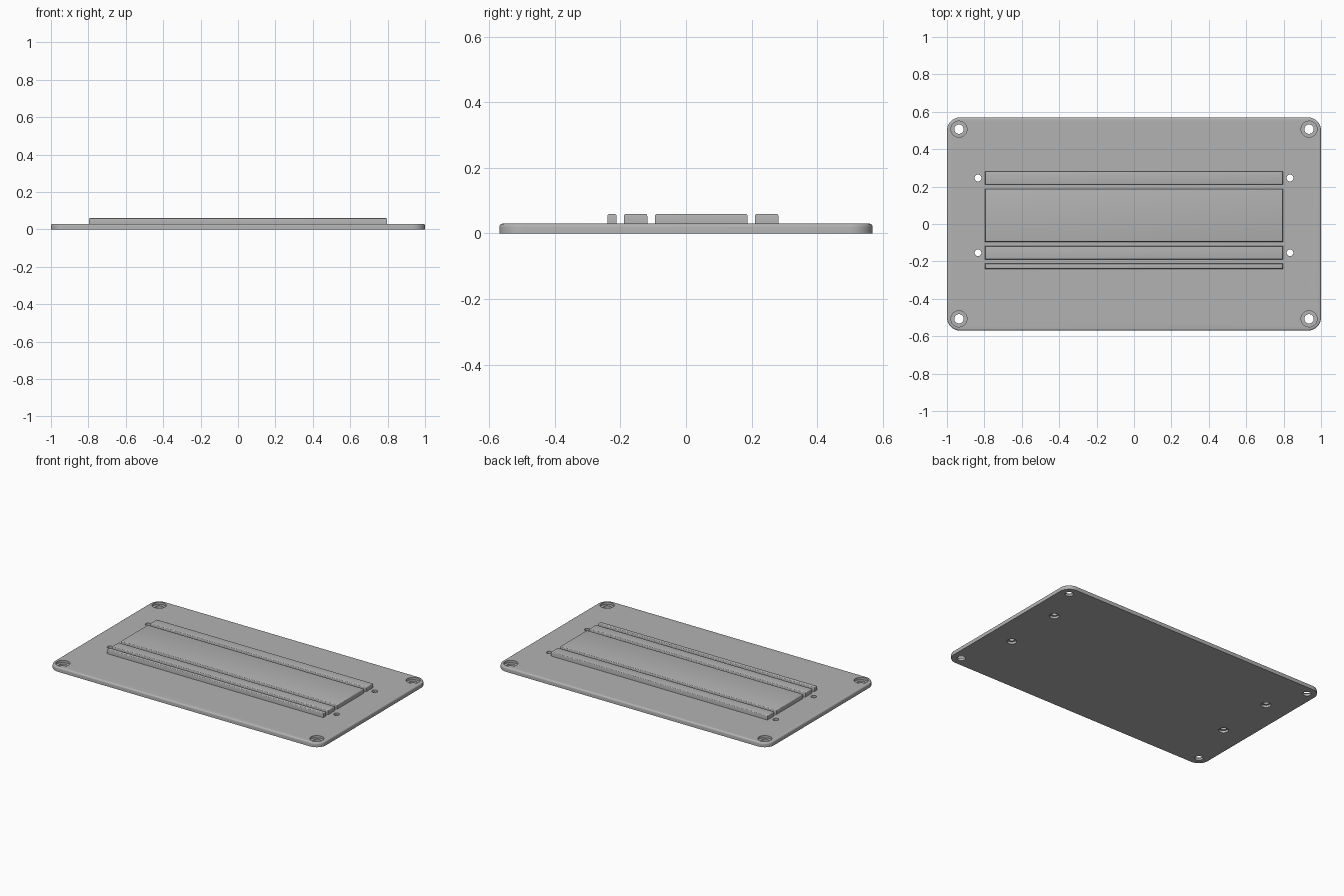
import bpy
import bmesh
from mathutils import Matrix, Vector

cube = bpy.data.objects.get("Cube")
if cube:
    bpy.data.objects.remove(cube, do_unlink=True)

GREY = (0.45, 0.45, 0.45, 1)
THICK = 0.03

metal = bpy.data.materials.new("grey_metal")
metal.use_nodes = True
metal.diffuse_color = GREY
metal.node_tree.nodes["Principled BSDF"].inputs["Base Color"].default_value = GREY


def add_object(name, bm):
    mesh = bpy.data.meshes.new(name)
    bm.to_mesh(mesh)
    bm.free()
    mesh.materials.append(metal)
    obj = bpy.data.objects.new(name, mesh)
    bpy.context.collection.objects.link(obj)
    return obj


def activate(obj):
    bpy.ops.object.select_all(action="DESELECT")
    obj.select_set(True)
    bpy.context.view_layer.objects.active = obj


def box(x0, x1, y0, y1, z0, z1):
    bm = bmesh.new()
    size = Vector((x1 - x0, y1 - y0, z1 - z0))
    centre = Vector((x0 + x1, y0 + y1, z0 + z1)) / 2
    bmesh.ops.create_cube(bm, size=1, matrix=Matrix.Translation(centre) @ Matrix.Diagonal(size).to_4x4())
    return bm


def bevel(bm, edges, width, segments):
    bmesh.ops.bevel(bm, geom=edges, offset=width, segments=segments,
                    profile=0.5, affect="EDGES", clamp_overlap=True)


def top_edges(bm, z):
    return [e for e in bm.edges if all(abs(v.co.z - z) < 1e-4 for v in e.verts)]


def drill(target, x, y, radius, z0, z1):
    """Cut a round hole between two heights."""
    bm = bmesh.new()
    bmesh.ops.create_cone(bm, cap_ends=True, segments=32, radius1=radius, radius2=radius,
                          depth=z1 - z0, matrix=Matrix.Translation((x, y, (z0 + z1) / 2)))
    cutter = add_object("drill", bm)
    cutter.hide_render = True
    mod = target.modifiers.new("hole", "BOOLEAN")
    mod.operation = "DIFFERENCE"
    mod.solver = "EXACT"
    mod.object = cutter
    activate(target)
    bpy.ops.object.modifier_apply(modifier=mod.name)
    bpy.data.objects.remove(cutter, do_unlink=True)


# Base plate with rounded corners and a softened top rim
bm = box(-1, 1, -0.57, 0.57, 0, THICK)
upright = [e for e in bm.edges if abs(e.verts[0].co.z - e.verts[1].co.z) > THICK / 2]
bevel(bm, upright, 0.07, 10)
bevel(bm, top_edges(bm, THICK), 0.01, 4)
plate = add_object("base_plate", bm)

for side in (-1, 1):
    # Corner holes, recessed from above
    for y in (-0.507, 0.507):
        drill(plate, side * 0.936, y, 0.025, -0.1, 0.1)
        drill(plate, side * 0.936, y, 0.043, THICK / 2, 0.1)
    # Inner screw holes, recessed from below
    for y in (-0.154, 0.246):
        drill(plate, side * 0.834, y, 0.018, -0.1, 0.1)
        drill(plate, side * 0.834, y, 0.03, -0.1, THICK / 2)

# Raised bars and centre panel, slightly sunk into the plate
parts = [plate]
for name, y0, y1 in (("front_lip", -0.24, -0.212),
                     ("front_bar", -0.19, -0.118),
                     ("centre_panel", -0.095, 0.188),
                     ("rear_bar", 0.21, 0.282)):
    bm = box(-0.797, 0.797, y0, y1, THICK - 0.002, 0.06)
    bevel(bm, top_edges(bm, 0.06), 0.007, 3)
    parts.append(add_object(name, bm))

for obj in parts:
    activate(obj)
    bpy.ops.object.shade_smooth_by_angle(angle=0.6)
